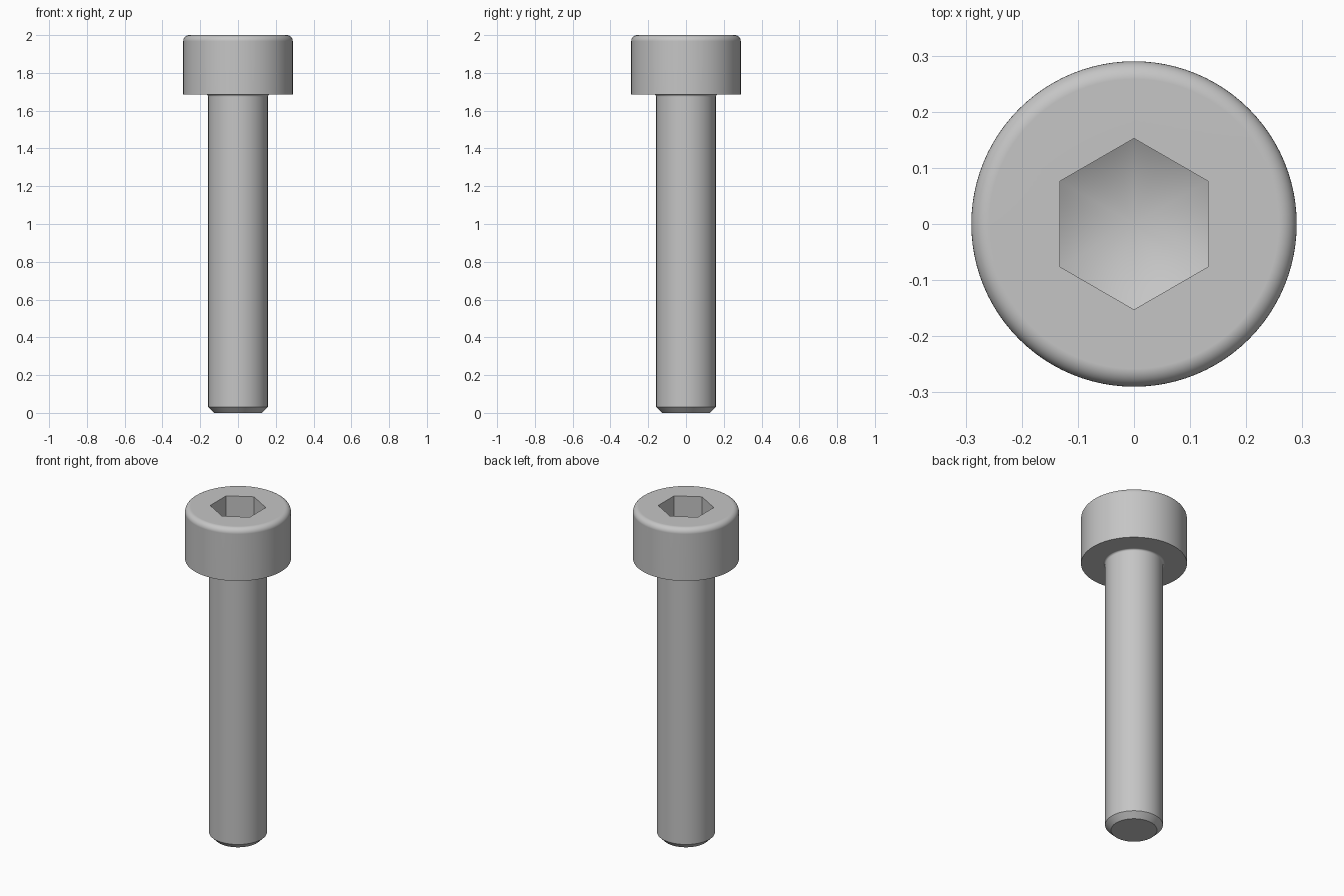
import bpy
import bmesh
from math import pi, sin, cos, tan, radians

if "Cube" in bpy.data.objects:
    bpy.data.objects.remove(bpy.data.objects["Cube"], do_unlink=True)

SEGS = 96                      # multiple of 12, so the hexagon corners land on points
HEAD_R, SHANK_R, TIP_R = 0.29, 0.158, 0.126
HEAD_Z, TOP_Z = 1.685, 2.0
ROUND, NECK = 0.032, 0.0105    # rim rounding and fillet under the head
HEX_R, SOCKET_Z = 0.132, 1.863 # half width across flats, height of socket corners
SLOPE = tan(radians(30))
CORNER_R = HEX_R / cos(pi / 6)

steel = bpy.data.materials.new("steel grey")
steel.use_nodes = True
grey = (0.56, 0.56, 0.56, 1)
steel.diffuse_color = grey
steel.node_tree.nodes["Principled BSDF"].inputs["Base Color"].default_value = grey


def circle(r, z):
    angles = [2 * pi * i / SEGS for i in range(SEGS)]
    return [(r * cos(a), r * sin(a), z) for a in angles]


def hexagon(height):
    """Hexagon ring with flats facing +-x; height is a function of radius."""
    ring = []
    for i in range(SEGS):
        a = 2 * pi * i / SEGS
        r = HEX_R / cos((a + pi / 6) % (pi / 3) - pi / 6)
        ring.append((r * cos(a), r * sin(a), height(r)))
    return ring


def arc(cr, cz, radius, start, end, steps=8):
    """Circles following a quarter-round profile."""
    turns = [radians(start + (end - start) * i / steps) for i in range(steps + 1)]
    return [circle(cr + radius * cos(t), cz + radius * sin(t)) for t in turns]


def loft(name, rings, start_cap=False, end_point=None):
    """Skin consecutive rings, optionally capping the start or closing to a point."""
    bm = bmesh.new()
    loops = [[bm.verts.new(p) for p in ring] for ring in rings]
    for low, high in zip(loops, loops[1:]):
        for i in range(SEGS):
            j = (i + 1) % SEGS
            bm.faces.new((low[i], low[j], high[j], high[i]))
    if start_cap:
        bm.faces.new(loops[0][::-1])
    if end_point:
        tip = bm.verts.new(end_point)
        for i in range(SEGS):
            bm.faces.new((loops[-1][i], loops[-1][(i + 1) % SEGS], tip))
    mesh = bpy.data.meshes.new(name)
    bm.to_mesh(mesh)
    bm.free()
    mesh.materials.append(steel)
    obj = bpy.data.objects.new(name, mesh)
    bpy.context.collection.objects.link(obj)
    bpy.ops.object.select_all(action='DESELECT')
    obj.select_set(True)
    bpy.context.view_layer.objects.active = obj
    bpy.ops.object.shade_smooth_by_angle(angle=radians(30))
    weighted = obj.modifiers.new("clean shading", 'WEIGHTED_NORMAL')
    weighted.keep_sharp = True
    return obj


# Shank: chamfered tip, plain cylinder, small fillet into the head
loft("shank",
     [circle(TIP_R, 0), circle(SHANK_R, SHANK_R - TIP_R)]
     + arc(SHANK_R + NECK, HEAD_Z - NECK, NECK, 180, 90),
     start_cap=True)

# Head: underside, wall, rounded rim, flat top, hex socket with a drilled cone floor
loft("socket_head",
     [circle(SHANK_R + NECK, HEAD_Z), circle(HEAD_R, HEAD_Z)]
     + arc(HEAD_R - ROUND, TOP_Z - ROUND, ROUND, 0, 90)
     + [hexagon(lambda r: TOP_Z),
        hexagon(lambda r: SOCKET_Z - (CORNER_R - r) * SLOPE)],
     end_point=(0, 0, SOCKET_Z - CORNER_R * SLOPE))
